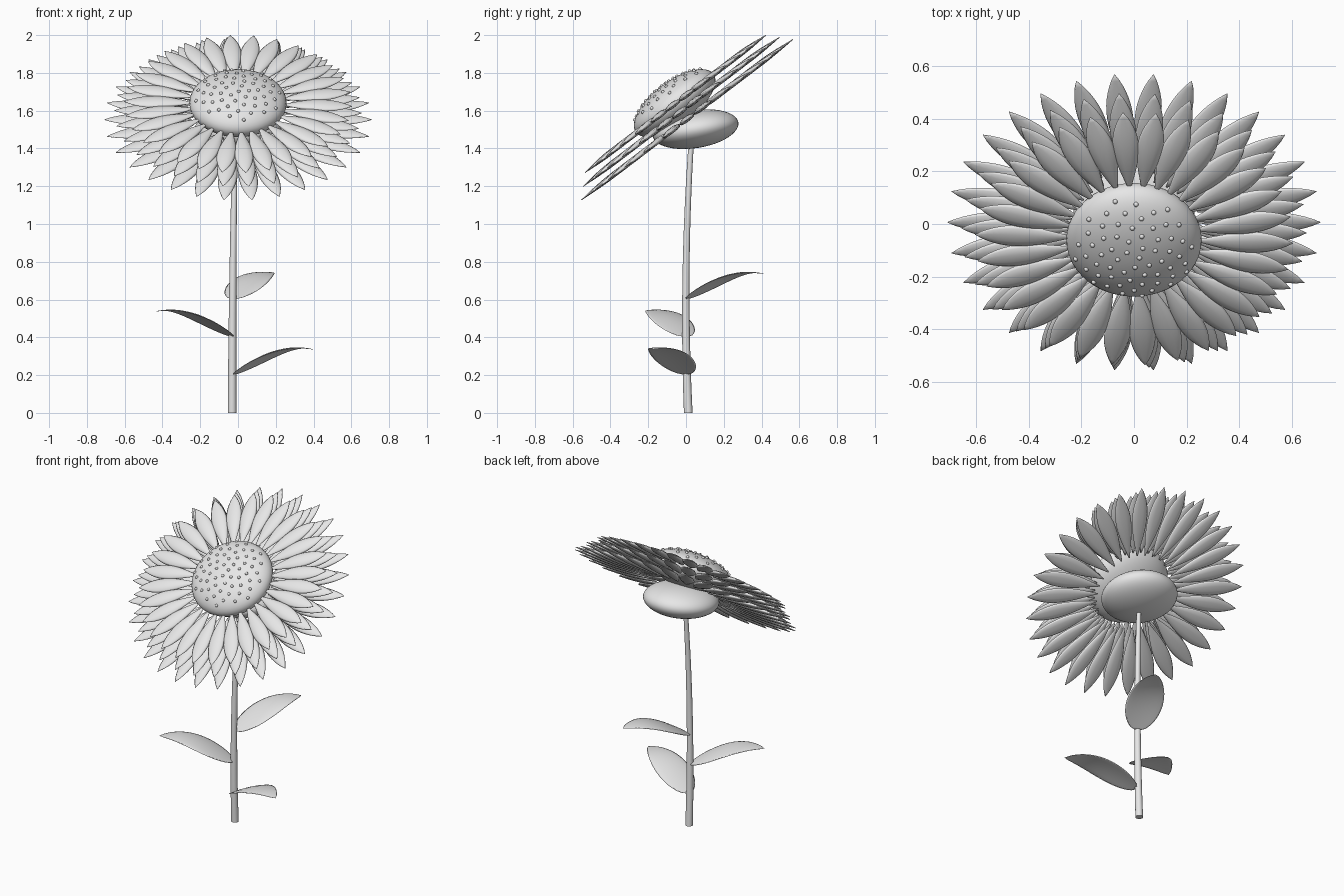
import bpy, bmesh, math
from mathutils import Vector, Matrix

if "Cube" in bpy.data.objects:
    bpy.data.objects.remove(bpy.data.objects["Cube"])

grey = bpy.data.materials.new("light_grey")
grey.diffuse_color = (0.8, 0.8, 0.8, 1)
grey.use_nodes = True
grey.node_tree.nodes["Principled BSDF"].inputs["Base Color"].default_value = grey.diffuse_color


def finish(name, bm):
    bmesh.ops.recalc_face_normals(bm, faces=bm.faces)
    for f in bm.faces:
        f.smooth = True
    me = bpy.data.meshes.new(name)
    bm.to_mesh(me)
    bm.free()
    me.materials.append(grey)
    ob = bpy.data.objects.new(name, me)
    bpy.context.collection.objects.link(ob)
    return ob


def loft(bm, rings, matrix=Matrix()):
    """Skin a list of closed rings and cap both ends."""
    rows = [[bm.verts.new(matrix @ Vector(p)) for p in ring] for ring in rings]
    n = len(rows[0])
    for a, b in zip(rows, rows[1:]):
        for i in range(n):
            j = (i + 1) % n
            bm.faces.new((a[i], a[j], b[j], b[i]))
    bm.faces.new(rows[0])
    bm.faces.new(rows[-1])


def blade(spine, width, thick, cup, steps, sides=10):
    """Lens-shaped rings along local x, for petals and leaves."""
    rings = []
    for k in range(steps + 1):
        t = k / steps
        x, z = spine(t)
        w, h = max(width(t), 0.001), thick * (0.1 + 0.9 * math.sin(math.pi * t))
        ring = []
        for i in range(sides):
            a = 2 * math.pi * i / sides
            c = math.cos(a)
            ring.append((x, w * c, z + h * math.sin(a) - cup * (w * c) ** 2))
        rings.append(ring)
    return rings


def ellipsoid(name, centre, tilt, a, b):
    bm = bmesh.new()
    m = Matrix.Translation(centre) @ Matrix.Rotation(tilt, 4, 'X') @ Matrix.Diagonal((a, a, b, 1))
    bmesh.ops.create_uvsphere(bm, u_segments=48, v_segments=24, radius=1, matrix=m)
    return finish(name, bm)


# Flower head frame: local z is the facing direction
TILT = math.radians(37.2)
DISC_R, DISC_H = 0.257, 0.114
CENTRE = (0, -0.06, 1.640)
head = Matrix.Translation(CENTRE) @ Matrix.Rotation(TILT, 4, 'X')

# Seed disc and the rounded cup behind it
ellipsoid("seed_disc", CENTRE, TILT, DISC_R, DISC_H)
ellipsoid("calyx", (0, 0.05, 1.502), math.radians(9), 0.23, 0.1)

# Seeds in a golden-angle spiral over the disc
bm = bmesh.new()
COUNT = 62
for i in range(COUNT):
    r = 0.232 * math.sqrt((i + 0.5) / COUNT)
    a = i * math.radians(137.508)
    z = DISC_H * math.sqrt(1 - (r / DISC_R) ** 2)
    bmesh.ops.create_uvsphere(bm, u_segments=10, v_segments=6, radius=0.0095,
                              matrix=head @ Matrix.Translation((r * math.cos(a), r * math.sin(a), z)))
finish("seeds", bm)


# Three stacked petal rings: height on axis, root and tip radius, turn
def petal_width(t):
    s = math.sin(math.pi * t ** 1.3) ** 0.8 if 0 < t < 1 else 0
    return 0.048 * s + 0.004 * (1 - t)


for name, height, root, tip, turn in (("petals_front", -0.006, 0.235, 0.603, -2),
                                      ("petals_middle", -0.058, 0.24, 0.655, -1),
                                      ("petals_back", -0.110, 0.245, 0.708, 0)):
    bm = bmesh.new()
    shape = blade(lambda t: (root + (tip - root) * t, 0.004 * math.sin(math.pi * t)),
                  petal_width, 0.016, 1.0, 16)
    for i in range(30):
        a = math.radians(12 * i + turn)
        loft(bm, shape, head @ Matrix.Translation((0, 0, height)) @ Matrix.Rotation(a, 4, 'Z'))
    finish(name, bm)

# Gently bent, tapering stem
bm = bmesh.new()
rings = []
for k in range(21):
    t = k / 20
    x = -0.031 + 0.016 * t * t
    y = 0.012 - 0.065 * t + 0.082 * t * t
    r = 0.023 - 0.009 * t
    rings.append([(x + r * math.cos(i * math.pi / 8), y + r * math.sin(i * math.pi / 8), 1.45 * t)
                  for i in range(16)])
loft(bm, rings)
ob = finish("stem", bm)
bpy.context.view_layer.objects.active = ob
ob.select_set(True)
bpy.ops.object.shade_smooth_by_angle(angle=math.radians(40))


# Three arched leaves around the stem
def leaf_width(t):
    return 0.112 * math.sin(math.pi * t ** 0.76) ** 0.72 if 0 < t < 1 else 0


for name, z, angle in (("leaf_lower", 0.2, -22.5), ("leaf_middle", 0.4, 205.5), ("leaf_upper", 0.6, 64)):
    bm = bmesh.new()
    shape = blade(lambda t: (0.456 * t, 0.144 * math.sin(1.9 * t)), leaf_width, 0.005, 0.8, 22, 14)
    loft(bm, shape, Matrix.Translation((-0.025, 0, z)) @ Matrix.Rotation(math.radians(angle), 4, 'Z'))
    finish(name, bm)
